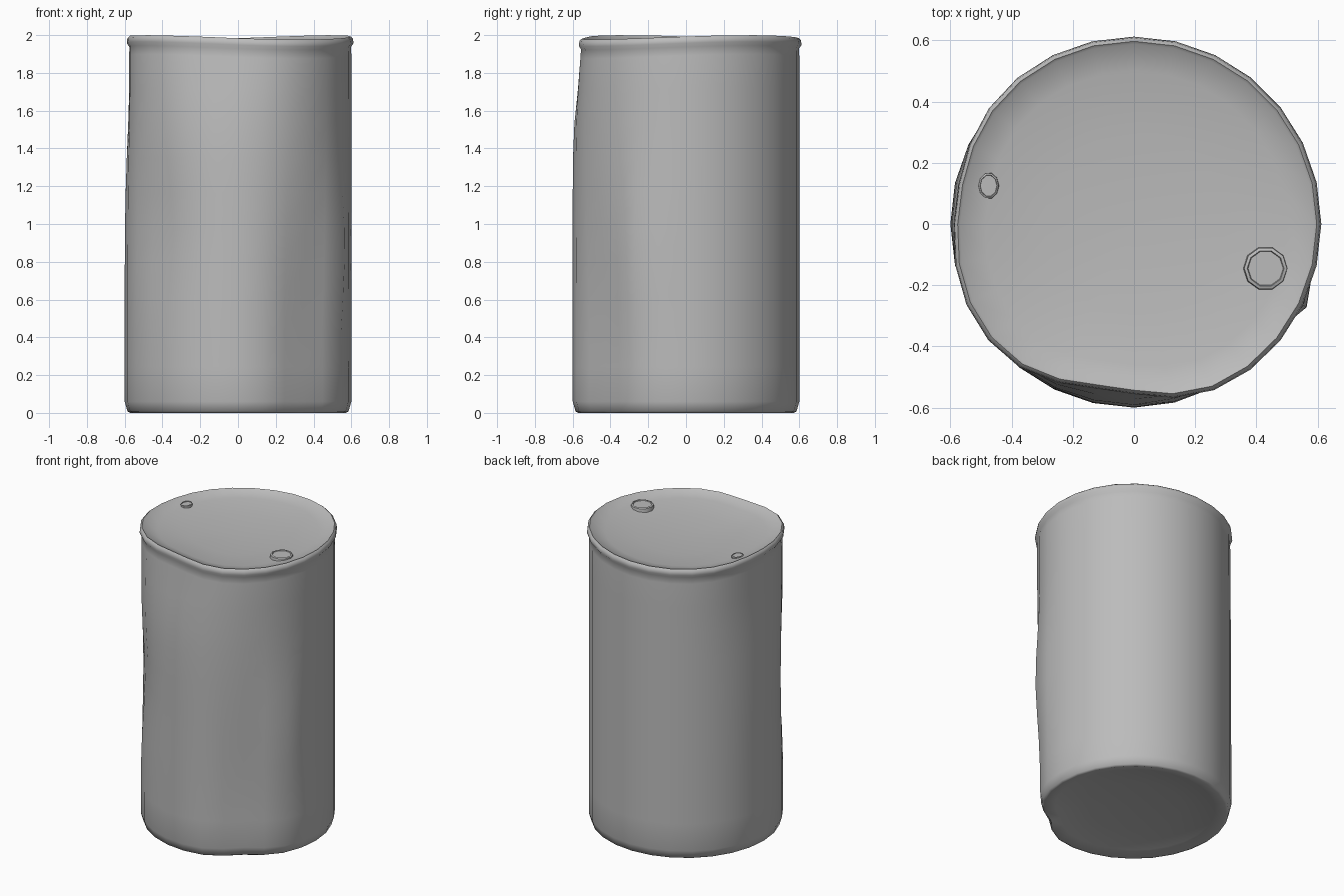
import bpy, bmesh, math
from mathutils import Vector

if "Cube" in bpy.data.objects:
    bpy.data.objects.remove(bpy.data.objects["Cube"])

SIDES = 28
RADIUS = 0.605

steel = bpy.data.materials.new("grey steel")
steel.use_nodes = True
GREY = (0.5, 0.5, 0.5, 1)
steel.diffuse_color = GREY
steel.node_tree.nodes["Principled BSDF"].inputs["Base Color"].default_value = GREY

# Dents: angle, height, angular width, vertical width, depth
DENTS = [
    (-98, 2.0, 24, 0.35, 0.062),
    (-52, 0.3, 16, 0.85, 0.06),
    (-26, 0.85, 8, 0.4, -0.03),
    (172, 1.8, 25, 0.5, 0.028),
    (-135, 1.0, 17, 0.35, 0.03),
]


def dent(angle, z):
    total = 0
    for a, h, wa, wz, depth in DENTS:
        da = (math.degrees(angle) - a + 180) % 360 - 180
        total += depth * math.exp(-(da / wa) ** 2 - ((z - h) / wz) ** 2)
    return total


def finish(name, bm, sharp):
    bmesh.ops.recalc_face_normals(bm, faces=bm.faces)
    mesh = bpy.data.meshes.new(name)
    bm.to_mesh(mesh)
    bm.free()
    mesh.materials.append(steel)
    obj = bpy.data.objects.new(name, mesh)
    bpy.context.collection.objects.link(obj)
    bpy.ops.object.select_all(action='DESELECT')
    obj.select_set(True)
    bpy.context.view_layer.objects.active = obj
    bpy.ops.object.shade_smooth_by_angle(angle=math.radians(sharp))
    return obj


def lathe(name, profile, sides, place, sharp):
    """Revolve (radius, height) pairs; a zero radius closes an end."""
    bm = bmesh.new()
    rings = []
    for r, z in profile:
        if r == 0:
            rings.append([bm.verts.new(place(0, 0, z))] * sides)
        else:
            rings.append([bm.verts.new(place(r, math.tau * i / sides, z))
                          for i in range(sides)])
    for low, high in zip(rings, rings[1:]):
        for i in range(sides):
            j = (i + 1) % sides
            quad = [low[i], low[j], high[j], high[i]]
            bm.faces.new(list(dict.fromkeys(quad)))
    return finish(name, bm, sharp)


def drum_point(r, angle, z):
    # dents fade towards the middle of the two end plates
    r2 = r - dent(angle, z) * (r / RADIUS) ** 2
    wave = 0.012 * math.sin(2 * angle + 0.4) * (r / RADIUS) ** 3
    if z > 1.9:
        z += wave - 0.012
    return Vector((r2 * math.cos(angle), r2 * math.sin(angle), z))


# Drum body with both dished ends and the rolled lip
levels = [(RADIUS - 0.005, 0.06 + 1.84 * k / 10) for k in range(11)]
profile = ([(0, 0.05), (0.3, 0.04), (0.5, 0.02), (0.57, 0.0), (0.585, 0.008)]
           + levels
           + [(0.598, 1.945), (0.612, 1.965), (0.608, 1.99), (0.597, 2.0),
              (0.588, 1.992), (0.5, 1.972), (0.3, 1.95), (0, 1.94)])
lathe("drum_body", profile, SIDES, drum_point, 50)


# Screw caps on the lid
def cap(name, x, y, z, rx, ry, height):
    def place(r, angle, h):
        return Vector((x + rx * r * math.cos(angle),
                       y + ry * r * math.sin(angle), z + height * h))
    return lathe(name, [(1.05, -0.8), (1, 0.8), (0.86, 1), (0.82, 0.7), (0, 0.7)],
                 10, place, 40)


cap("large_bung", 0.43, -0.145, 1.957, 0.07, 0.07, 0.018)
cap("small_bung", -0.475, 0.125, 1.96, 0.033, 0.042, 0.014)
